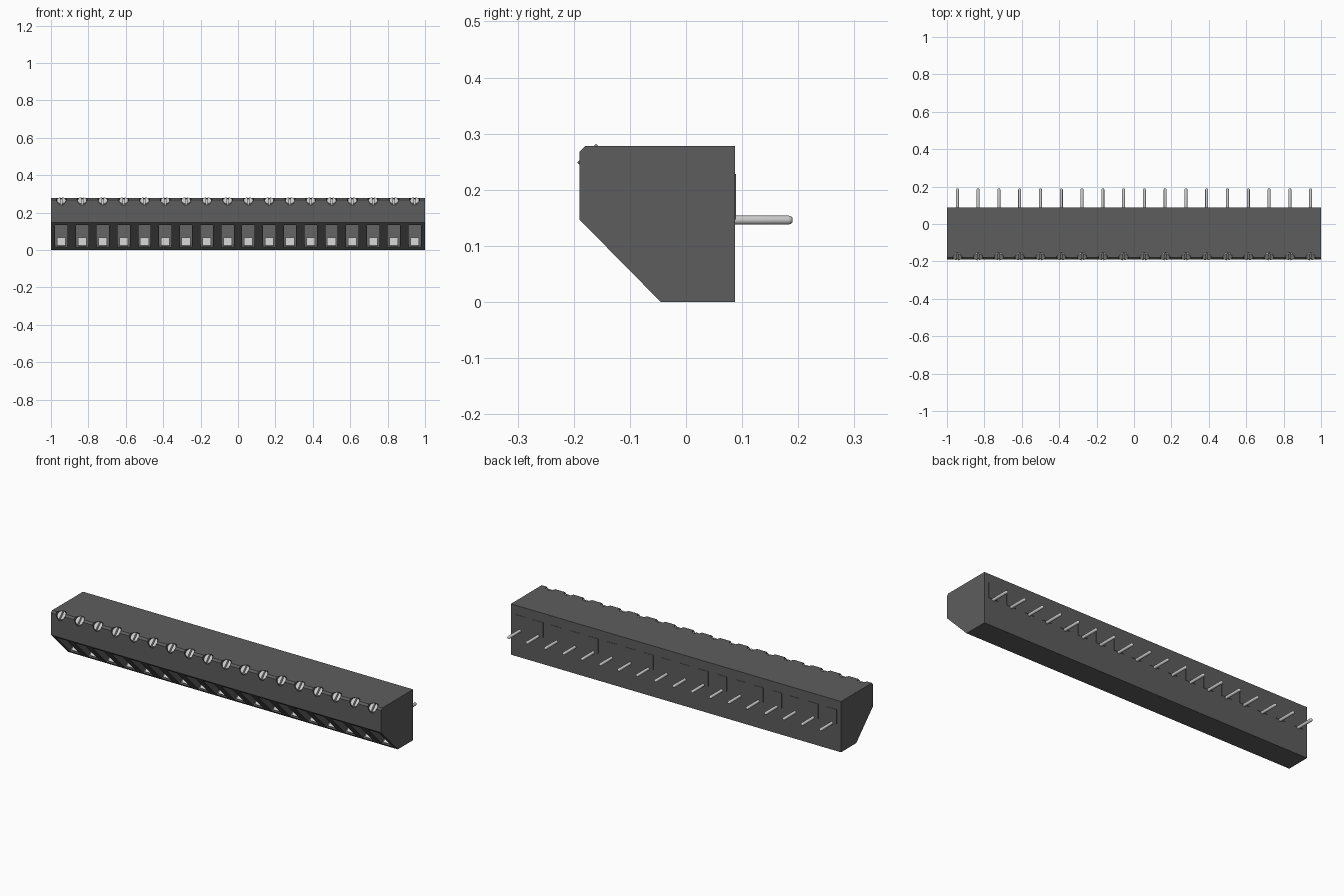
import bpy, bmesh, math
from mathutils import Matrix, Vector

if "Cube" in bpy.data.objects:
    bpy.data.objects.remove(bpy.data.objects["Cube"])

N = 18
PITCH = 2 / N
XS = [-1 + PITCH * (i + 0.5) for i in range(N)]
TILT = Matrix.Rotation(math.radians(45), 4, 'X')  # local z: up the slope, local y: into the body


def material(name, c):
    m = bpy.data.materials.new(name)
    m.diffuse_color = (c, c, c, 1)
    m.use_nodes = True
    m.node_tree.nodes["Principled BSDF"].inputs["Base Color"].default_value = m.diffuse_color
    return m


plastic = material("dark_plastic", 0.11)
metal = material("light_metal", 0.65)


def prism(bm, pts, depth, m=Matrix()):
    """Extrude a closed local XY outline along local +z, then place it."""
    f = bm.faces.new([bm.verts.new((x, y, 0)) for x, y in pts])
    r = bmesh.ops.extrude_face_region(bm, geom=[f])
    top = [v for v in r["geom"] if isinstance(v, bmesh.types.BMVert)]
    bmesh.ops.translate(bm, vec=(0, 0, depth), verts=top)
    bmesh.ops.transform(bm, matrix=m, verts=list(set(top) | set(f.verts)))


def box(bm, size, m):
    bmesh.ops.create_cube(bm, size=1, matrix=m @ Matrix.Diagonal((*size, 1)))


def circle(r, n, a0=0, a1=2 * math.pi, closed=True):
    k = n if closed else n - 1
    return [(r * math.cos(a0 + (a1 - a0) * i / k), r * math.sin(a0 + (a1 - a0) * i / k)) for i in range(n)]


def finish(bm, name, mat, smooth=False):
    bmesh.ops.recalc_face_normals(bm, faces=bm.faces)
    me = bpy.data.meshes.new(name)
    bm.to_mesh(me)
    bm.free()
    me.materials.append(mat)
    ob = bpy.data.objects.new(name, me)
    bpy.context.collection.objects.link(ob)
    if smooth:
        bpy.ops.object.select_all(action='DESELECT')
        ob.select_set(True)
        bpy.context.view_layer.objects.active = ob
        bpy.ops.object.shade_smooth_by_angle(angle=math.radians(40))
    return ob


def repeat(ob):
    """Place one linked copy of a part at every terminal."""
    name = ob.name
    for i, x in enumerate(XS):
        o = ob if i == 0 else ob.copy()
        if i:
            bpy.context.collection.objects.link(o)
        o.name = f"{name}_{i + 1}"
        o.location.x = x


# Housing: side profile extruded along x
bm = bmesh.new()
profile = [(-0.19, 0.147), (-0.19, 0.268), (-0.18, 0.278), (0.087, 0.278), (0.087, 0), (-0.045, 0)]
to_x = Matrix(((0, 0, 1, -1), (1, 0, 0, 0), (0, 1, 0, 0), (0, 0, 0, 1)))
prism(bm, profile, 2, to_x)
housing = finish(bm, "housing", plastic)

# Cutters: wire pockets in the slope, screw holes in the top front edge
pockets, holes = bmesh.new(), bmesh.new()
for x in XS:
    box(pockets, (0.066, 0.22, 0.17), Matrix.Translation((x, -0.118, 0.0745)) @ TILT @ Matrix.Translation((0, 0.06, 0)))
    prism(holes, circle(0.027, 24), 0.075,
          Matrix.Translation((x, -0.19, 0.278)) @ TILT @ Matrix.Translation((0, 0, -0.045)))
for bm, name in ((pockets, "pocket_cutter"), (holes, "hole_cutter")):
    cutter = finish(bm, name, plastic)
    cutter.hide_render = True
    mod = housing.modifiers.new(name, 'BOOLEAN')
    mod.operation, mod.solver, mod.object = 'DIFFERENCE', 'EXACT', cutter
    bpy.context.view_layer.objects.active = housing
    bpy.ops.object.modifier_apply(modifier=name)
    bpy.data.objects.remove(cutter)

# Slotted screws: base disc plus two half heads
bm = bmesh.new()
seat = Matrix.Translation((0, -0.19, 0.278)) @ TILT
prism(bm, circle(0.024, 24), 0.018, seat @ Matrix.Translation((0, 0, -0.048)))
for a in (-math.pi / 2, math.pi / 2):
    half = circle(0.024, 13, a + 0.17, a + math.pi - 0.17, closed=False)
    prism(bm, half, 0.012, seat @ Matrix.Translation((0, 0, -0.03)))
repeat(finish(bm, "screw", metal, smooth=True))

# Clamp plates on the lower wall of each pocket
bm = bmesh.new()
box(bm, (0.046, 0.06, 0.008),
    Matrix.Translation((0, -0.118, 0.0745)) @ TILT @ Matrix.Translation((0, 0.036, -0.081)))
repeat(finish(bm, "clamp_plate", metal))

# Rear contact covers, barely proud of the back face
bm = bmesh.new()
box(bm, (0.06, 0.004, 0.081), Matrix.Translation((0, 0.087, 0.1875)))
repeat(finish(bm, "rear_cover", plastic))

# Round pins with rounded tips
bm = bmesh.new()
outline = [(0, 0.07), (0.008, 0.07), (0.008, 0.183), (0.0065, 0.187), (0.004, 0.1895), (0, 0.19)]
vs = [bm.verts.new((r, y, 0)) for r, y in outline]
es = [bm.edges.new(p) for p in zip(vs, vs[1:])]
bmesh.ops.spin(bm, geom=vs + es, cent=(0, 0, 0), axis=(0, 1, 0), angle=2 * math.pi, steps=16)
bmesh.ops.remove_doubles(bm, verts=bm.verts, dist=1e-5)
bmesh.ops.translate(bm, vec=Vector((0, 0, 0.146)), verts=bm.verts)
repeat(finish(bm, "pin", metal, smooth=True))
